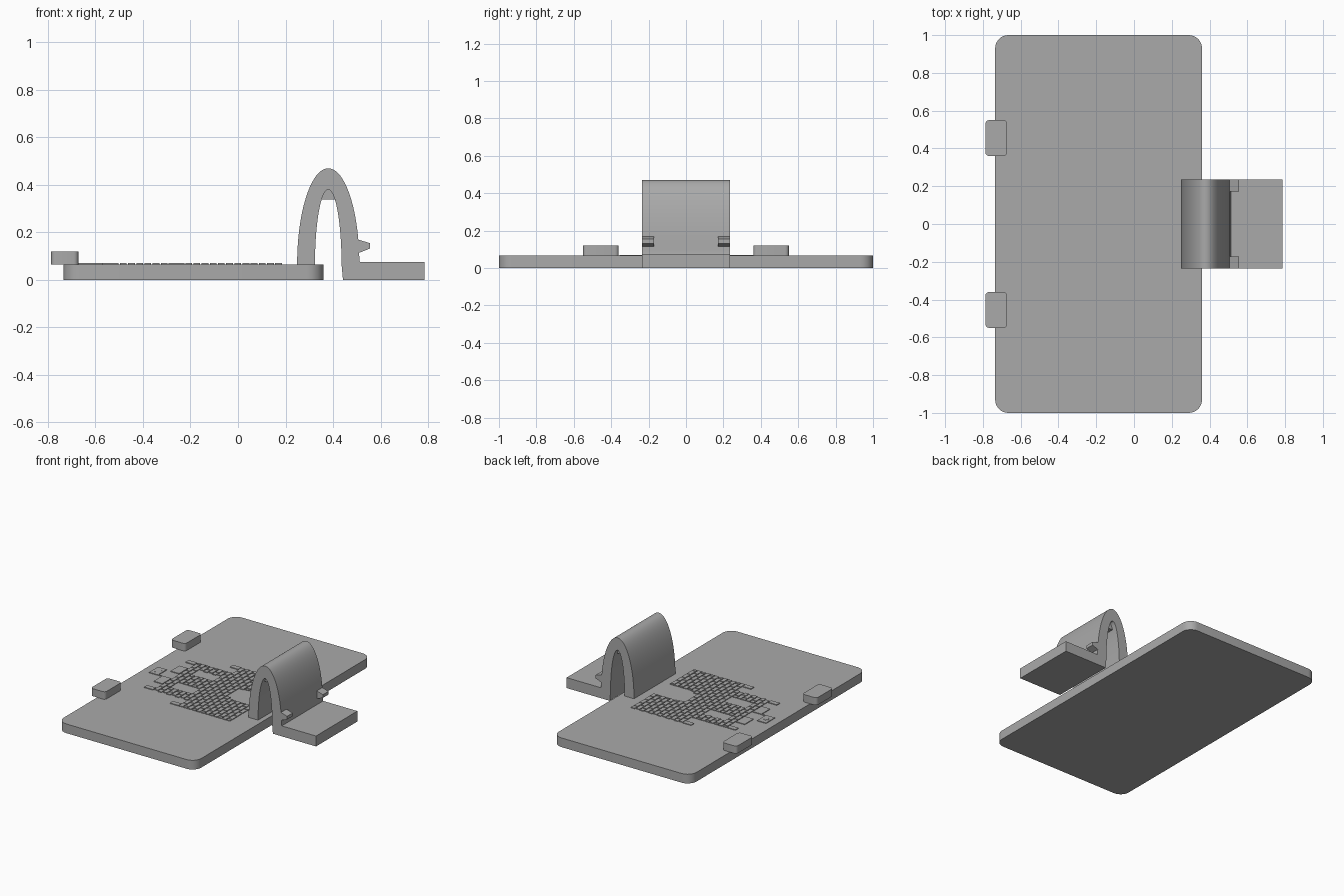
import bpy, bmesh
from math import sin, cos, pi, sqrt

if "Cube" in bpy.data.objects:
    bpy.data.objects.remove(bpy.data.objects["Cube"])

grey = bpy.data.materials.new("plain grey")
grey.use_nodes = True
colour = (0.4, 0.4, 0.4, 1)
grey.diffuse_color = colour
grey.node_tree.nodes["Principled BSDF"].inputs["Base Color"].default_value = colour


def finish(name, bm, smooth=False):
    bmesh.ops.recalc_face_normals(bm, faces=bm.faces)
    mesh = bpy.data.meshes.new(name)
    bm.to_mesh(mesh)
    bm.free()
    mesh.materials.append(grey)
    obj = bpy.data.objects.new(name, mesh)
    bpy.context.collection.objects.link(obj)
    if smooth:
        bpy.ops.object.select_all(action='DESELECT')
        obj.select_set(True)
        bpy.context.view_layer.objects.active = obj
        bpy.ops.object.shade_smooth_by_angle(angle=0.5)
    return obj


def prism(bm, points, shift):
    """Extrude a closed outline along a vector."""
    face = bm.faces.new([bm.verts.new(p) for p in points])
    new = bmesh.ops.extrude_face_region(bm, geom=[face], use_keep_orig=True)
    verts = [g for g in new["geom"] if isinstance(g, bmesh.types.BMVert)]
    bmesh.ops.translate(bm, verts=verts, vec=shift)


def box(bm, x0, x1, y0, y1, z0, z1):
    prism(bm, [(x0, y0, z0), (x1, y0, z0), (x1, y1, z0), (x0, y1, z0)], (0, 0, z1 - z0))


def rounded_slab(name, x0, x1, y0, y1, z0, z1, r, steps=8):
    bm = bmesh.new()
    corners = [(x1 - r, y1 - r), (x0 + r, y1 - r), (x0 + r, y0 + r), (x1 - r, y0 + r)]
    pts = []
    for q, (cx, cy) in enumerate(corners):
        for i in range(steps + 1):
            a = (q + i / steps) * pi / 2
            pts.append((cx + r * cos(a), cy + r * sin(a), z0))
    prism(bm, pts, (0, 0, z1 - z0))
    finish(name, bm, True)


# Cover plate and its two locating tabs
TOP = 0.066
rounded_slab("cover_plate", -0.735, 0.36, -1, 1, 0, TOP, 0.07)
for name, y in (("left_tab", 0.455), ("right_tab", -0.455)):
    rounded_slab(name, -0.787, -0.672, y - 0.095, y + 0.095, TOP, 0.12, 0.02, 4)

# Spring clip: arch with a thumb foot, one extruded profile
CX, HALF, N = 0.38, 0.235, 40


def arc(a, b):
    return [(CX - a * cos(pi * i / N), TOP + b * sin(pi * i / N)) for i in range(N + 1)]


outer = arc(0.131, 0.404)
inner = arc(0.056, 0.314)
profile = outer + [(0.513, 0.075), (0.785, 0.075), (0.785, 0), (0.442, 0)] + inner[::-1]
profile[N] = (0.512, 0.08)
bm = bmesh.new()
prism(bm, [(x, -HALF, z) for x, z in profile], (0, 2 * HALF, 0))
finish("spring_clip", bm, True)

# Stiffening rib under the crown of the arch
bm = bmesh.new()
crown = [(x, z) for x, z in arc(0.058, 0.32) if z > 0.335]
prism(bm, [(x, -0.2, z) for x, z in crown], (0, 0.4, 0))
finish("crown_rib", bm)

# Catch teeth on the outside of the clip
tooth = [(0.49, 0.175), (0.512, 0.168), (0.555, 0.155), (0.555, 0.132), (0.512, 0.115), (0.49, 0.115)]
for name, y in (("left_catch", 0.172), ("right_catch", -HALF)):
    bm = bmesh.new()
    prism(bm, [(x, y, z) for x, z in tooth], (0, 0.063, 0))
    finish(name, bm)

# Raised castle relief made of staggered bricks
RELIEF = TOP + 0.005
PITCH, GAP, START = 0.0344, 0.006, -0.497
GATE_X, GATE_Y, GATE_R = 0.03, 0.01, 0.092


def spans(course, x):
    """Stretches of wall across y for one course of bricks."""
    if 2 <= course <= 6:
        return [(-0.25, -0.155), (-0.06, 0.085), (0.17, 0.255)]
    if course < 8:
        return [(-0.25, 0.255)]
    half = GATE_R if x > GATE_X else sqrt(max(0, GATE_R ** 2 - (x - GATE_X) ** 2))
    if half < 0.01:
        return [(-0.355, 0.36)]
    return [(-0.355, GATE_Y - half), (GATE_Y + half, 0.36)]


bm = bmesh.new()
for course in range(20):
    x = START + course * PITCH
    for low, high in spans(course, x + PITCH / 2):
        y = -0.42 + (0.03 if course % 2 else 0)
        while y < high:
            a, b = max(y, low), min(y + 0.06 - GAP, high)
            if b - a > 0.008:
                box(bm, x, x + PITCH - GAP, a, b, TOP, RELIEF)
            y += 0.06
finish("castle_bricks", bm)

# Battlements
bm = bmesh.new()
for y0, y1 in ((0.22, 0.255), (0.05, 0.15), (-0.14, -0.04), (-0.25, -0.215)):
    box(bm, -0.572, START - GAP, y0, y1, TOP, RELIEF)
for y0 in (0.325, -0.355):
    box(bm, -0.293, -0.226, y0, y0 + 0.035, TOP, RELIEF)
finish("battlements", bm)

# Flag with star and pole
bm = bmesh.new()
box(bm, -0.675, -0.605, -0.045, 0.055, TOP, RELIEF)
box(bm, -0.605, -0.572, -0.045, -0.038, TOP, RELIEF)
finish("flag", bm)
bm = bmesh.new()
star = []
for i in range(10):
    r = 0.011 if i % 2 else 0.027
    star.append((-0.64 - r * cos(i * pi / 5), 0.005 + r * sin(i * pi / 5), RELIEF))
prism(bm, star, (0, 0, 0.001))
finish("flag_star", bm)
